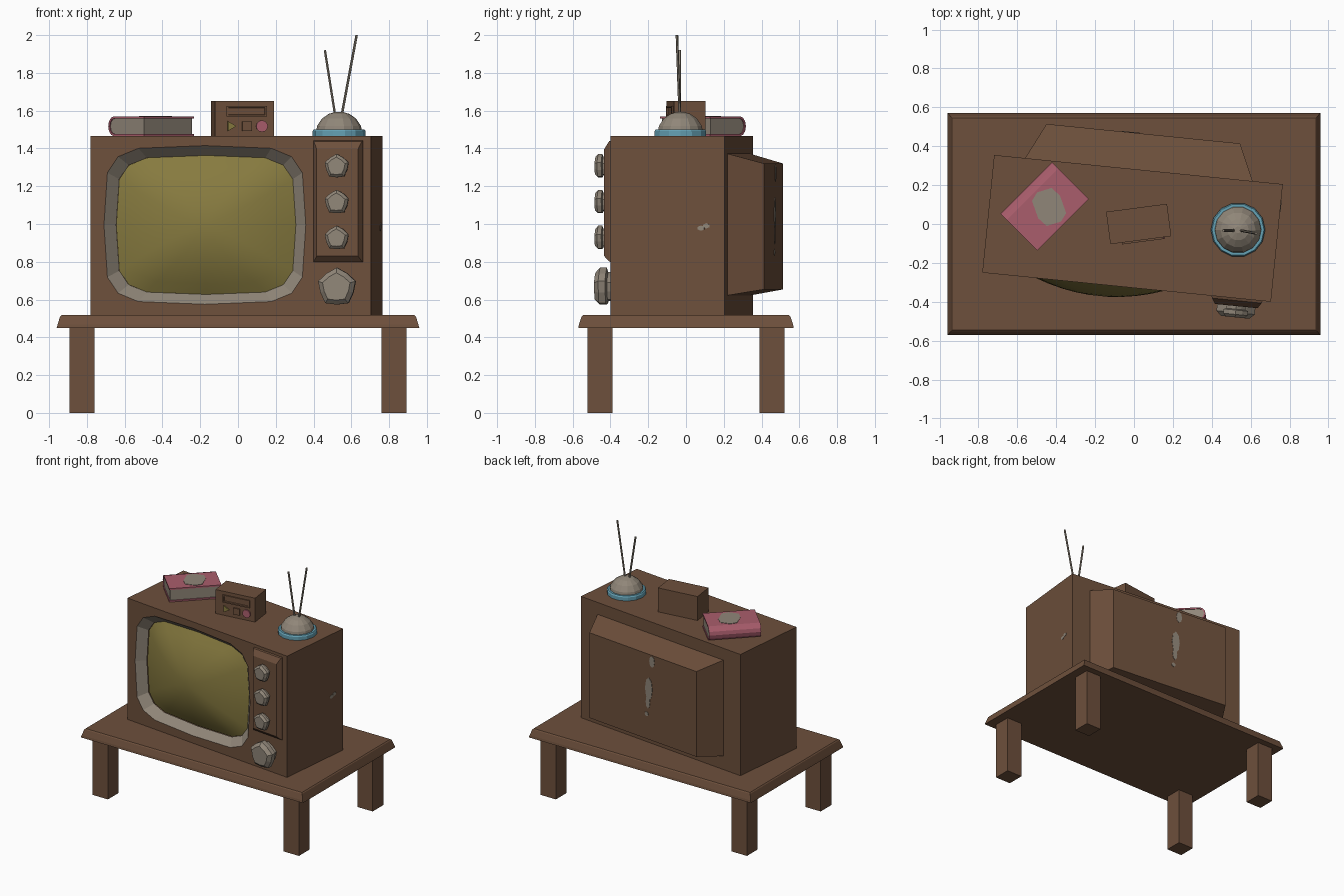
import bpy, bmesh, math
from mathutils import Matrix, Vector

if "Cube" in bpy.data.objects:
    bpy.data.objects.remove(bpy.data.objects["Cube"], do_unlink=True)


def material(name, r, g, b):
    m = bpy.data.materials.new(name)
    m.use_nodes = True
    m.diffuse_color = (r, g, b, 1)
    m.node_tree.nodes["Principled BSDF"].inputs["Base Color"].default_value = (r, g, b, 1)
    return m


BROWN = material("wood brown", .155, .08, .045)
GREY = material("warm grey", .28, .24, .19)
OLIVE = material("olive glass", .24, .195, .05)
PINK = material("dusty pink", .40, .11, .15)
BLUE = material("soft blue", .13, .36, .46)

T, R = Matrix.Translation, Matrix.Rotation
rad = math.radians
UPRIGHT = R(rad(90), 4, "X")          # plane of a front face, depth toward the viewer


def rect(hx, hy, w, cx=0, cy=0):
    return [Vector((cx + sx * hx, cy + sy * hy, w))
            for sx, sy in ((-1, -1), (1, -1), (1, 1), (-1, 1))]


def oval(n, rx, ry, w, cx=0, cy=0, power=2, turn=0, dent=1):
    """Closed ring; a higher power squares it off, dent pulls in every second point."""
    pts = []
    for i in range(n):
        a = 2 * math.pi * i / n + turn
        c, s = math.cos(a), math.sin(a)
        k = dent if i % 2 else 1
        pts.append(Vector((cx + k * rx * math.copysign(abs(c) ** (2 / power), c),
                           cy + k * ry * math.copysign(abs(s) ** (2 / power), s), w)))
    return pts


def finish(bm, name, mat, frame, smooth=False):
    bmesh.ops.recalc_face_normals(bm, faces=bm.faces)
    bm.transform(frame)
    me = bpy.data.meshes.new(name)
    for f in bm.faces:
        f.smooth = smooth
    bm.to_mesh(me)
    bm.free()
    me.materials.append(mat)
    ob = bpy.data.objects.new(name, me)
    bpy.context.collection.objects.link(ob)
    return ob


def loft(name, rings, mat, frame=Matrix(), start=True, end=True, loop=False, smooth=False):
    """Skin a series of equal rings and cap the ends."""
    bm = bmesh.new()
    vs = [[bm.verts.new(p) for p in ring] for ring in rings]
    n = len(vs[0])
    pairs = list(zip(vs, vs[1:])) + ([(vs[-1], vs[0])] if loop else [])
    for a, b in pairs:
        for i in range(n):
            j = (i + 1) % n
            bm.faces.new((a[i], a[j], b[j], b[i]))
    if start and not loop:
        bm.faces.new(vs[0])
    if end and not loop:
        bm.faces.new(vs[-1])
    return finish(bm, name, mat, frame, smooth)


# Table
loft("table_top", [rect(.96, .57, .45), rect(.955, .567, .468),
                   rect(.942, .553, .51), rect(.935, .546, .517)], BROWN)
for sx, side in ((1, "left"), (-1, "right")):
    for sy, end in ((1, "back"), (-1, "front")):
        loft(f"table_leg_{end}_{side}", [rect(.066, .066, z, sx * .826, sy * .455)
                                         for z in (0, .455)], BROWN)

# Television cabinet, turned slightly on the table
TV = T((-.0075, -.0225, 0)) @ R(rad(-5.77), 4, "Z")
FRONT = TV @ T((0, -.304, 0)) @ UPRIGHT
MID, HALF, DEEP = .991, .474, -.608
SX, SZ = -.138, .995                  # screen centre
loft("cabinet", [rect(.746, HALF, w, 0, MID) for w in (0, DEEP)], BROWN, FRONT, start=False)


def opening(rx, ry, w, power=4.6):
    return oval(16, rx, ry, w, SX, SZ, power)


bm = bmesh.new()
for ring in (rect(.746, HALF, 0, 0, MID), opening(.537, .42, 0)):
    vs = [bm.verts.new(p) for p in ring]
    for a, b in zip(vs, vs[1:] + vs[:1]):
        bm.edges.new((a, b))
bmesh.ops.triangle_fill(bm, edges=bm.edges[:], use_beauty=True, normal=(0, 0, 1))
bmesh.ops.dissolve_limit(bm, angle_limit=.01, verts=bm.verts, edges=bm.edges)
finish(bm, "cabinet_front", BROWN, FRONT)

loft("tube_housing", [rect(.588, .375, DEEP, .002, .997),
                      rect(.50, .333, -.794, .006, .987)], BROWN, FRONT)

# Recessed bezel and bulging screen
loft("screen_bezel", [opening(.537, .42, 0), opening(.478, .368, -.06)],
     GREY, FRONT, start=False, end=False)
loft("screen", [opening(.478 * t, .368 * t, .06 - .125 * t * t, 2 + 2.6 * t)
                for t in (1, .85, .7, .55, .4, .25, .1)], OLIVE, FRONT, start=False, smooth=True)

# Control panel and knobs
KX = .571
loft("control_panel", [rect(.132, .322, 0, KX, 1.12), rect(.128, .318, .012, KX, 1.12),
                       rect(.11, .283, .04, KX, 1.113)], BROWN, FRONT)


def knob(name, z, r, w0, w1):
    steps = ((.78, 0), (.78, .3), (1, .38), (1, .75), (.74, 1))
    loft(name, [oval(10, r * k, r * k, w0 + (w1 - w0) * t, KX, z, turn=rad(90), dent=.88)
                for k, t in steps], GREY, FRONT)


for i, z in enumerate((1.305, 1.115, .925)):
    knob(f"small_knob_{i + 1}", z, .066, .038, .098)
knob("large_knob", .665, .104, 0, .098)

# Worn spots on the cabinet
for i, (x, z, rx, rz) in enumerate(((-.08, 1.27, .025, .045), (-.05, 1.05, .034, .09),
                                    (-.042, .945, .02, .05), (-.03, .85, .017, .017))):
    loft(f"back_spot_{i + 1}", [oval(8, rx, rz, w, x, z) for w in (-.792, -.797)], GREY, FRONT)
SIDE = TV @ T((.746, 0, 0)) @ R(rad(90), 4, "Y")
for i, (y, z) in enumerate(((.178, .978), (.206, .99))):
    loft(f"side_spot_{i + 1}", [oval(6, .014, .02, w, -z, y) for w in (-.002, .003)], GREY, SIDE)

# Aerial with ringed dome base
AERIAL = T((.535, -.03, 1.465))
loft("aerial_ring", [oval(14, r, r, z) for r, z in
                     ((.118, 0), (.14, 0), (.14, .027), (.134, .036), (.118, .036))],
     BLUE, AERIAL, loop=True)
loft("aerial_dome", [oval(14, .125 * math.cos(a), .125 * math.cos(a), .01 + .12 * math.sin(a))
                     for a in map(rad, (0, 22, 44, 64, 82))], GREY, AERIAL)
for side, foot, tip in (("right", (.515, -.033, 1.57), (.46, -.034, 1.92)),
                        ("left", (.548, -.033, 1.57), (.628, -.048, 2.0))):
    foot, tip = Vector(foot), Vector(tip)
    d = tip - foot
    aim = T(foot) @ d.to_track_quat("Z", "Y").to_matrix().to_4x4()
    loft(f"aerial_rod_{side}", [oval(6, .007, .007, w) for w in (0, d.length)], GREY, aim)

# Small radio with slot and buttons
RADIO = T((.024, 0, 1.465)) @ R(rad(7.5), 4, "Z")
loft("radio_body", [rect(.158, .084, z) for z in (0, .187)], BROWN, RADIO)
FACE = RADIO @ T((0, -.084, 0)) @ UPRIGHT
loft("radio_slot", [rect(.108, .029, 0, .01, .132), rect(.108, .029, .009, .01, .132),
                    rect(.098, .019, .009, .01, .132), rect(.095, .016, .002, .01, .132)],
     BROWN, FACE)
loft("play_button", [oval(3, .03, .03, w, -.075, .053) for w in (0, .009)], OLIVE, FACE)
loft("stop_button", [rect(.025, .025, w, .012, .053) for w in (0, .009)], BROWN, FACE)
loft("record_button", [oval(12, .031, .031, w, .092, .053) for w in (0, .009)], PINK, FACE)

# Book with rounded spine
BOOK = T((-.46, .09, 1.465)) @ R(rad(45), 4, "Z")
ALONG = BOOK @ Matrix(((0, 0, 1, 0), (1, 0, 0, 0), (0, 1, 0, 0), (0, 0, 0, 1)))
ARC = [rad(a) for a in range(-90, 91, 30)]


def spine(inset, fore, w):
    """Half outline: fore edge bottom, around the spine, fore edge top."""
    ry, rz = .045 - inset, .0525 - inset
    bend = [Vector((.089 + ry * math.cos(a), .0525 + rz * math.sin(a), w)) for a in ARC]
    return [Vector((fore, .0525 - rz, w))] + bend + [Vector((fore, .0525 + rz, w))]


loft("book_cover", [spine(0, -.134, w) + spine(.011, -.134, w)[::-1]
                    for w in (-.1875, .1875)], PINK, ALONG)
loft("book_pages", [spine(.0105, -.126, w) for w in (-.181, .181)], GREY, ALONG)
loft("book_label", [oval(8, .076, .095, w, .02, -.012, 3, rad(10)) for w in (.104, .108)],
     GREY, BOOK @ R(rad(-20), 4, "Z"))
